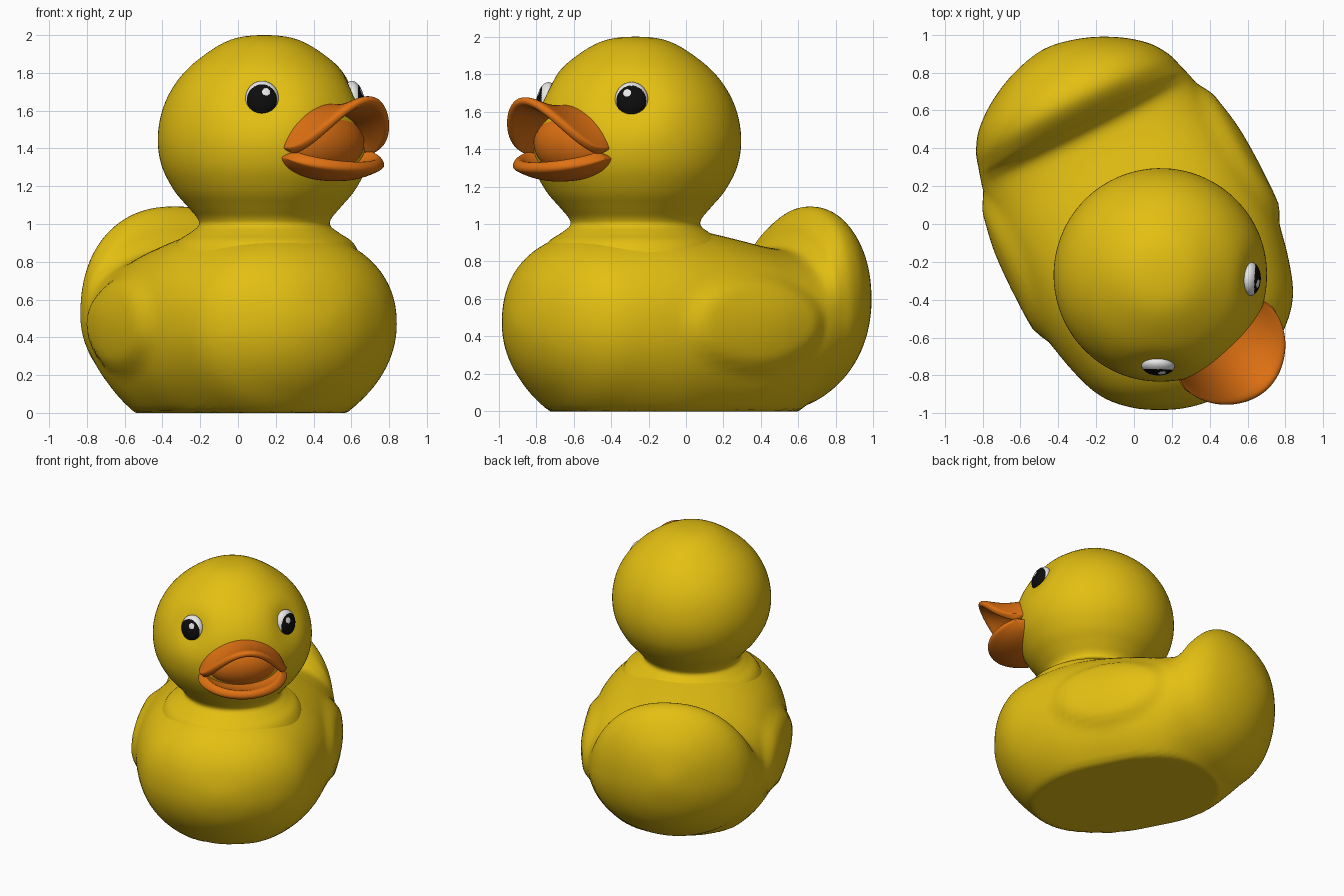
import bpy, bmesh, math
from mathutils import Matrix, Vector

if "Cube" in bpy.data.objects:
    bpy.data.objects.remove(bpy.data.objects["Cube"])


def material(name, rgb):
    m = bpy.data.materials.new(name)
    m.diffuse_color = (*rgb, 1)
    m.use_nodes = True
    m.node_tree.nodes["Principled BSDF"].inputs["Base Color"].default_value = m.diffuse_color
    return m


YELLOW = material("yellow rubber", (0.77, 0.52, 0.006))
ORANGE = material("orange beak", (0.74, 0.165, 0.006))
BLACK = material("black pupil", (0.004, 0.004, 0.004))
WHITE = material("eye white", (0.8, 0.8, 0.8))

BODY_YAW = Matrix.Rotation(math.radians(-63), 4, 'Z')
HEAD_AT = Matrix.Translation((0.14, -0.27, 0)) @ Matrix.Rotation(math.radians(-47), 4, 'Z')
EYE_ANGLE = math.radians(44.5)


def finish(bm, name, mats, matrix):
    bmesh.ops.remove_doubles(bm, verts=bm.verts, dist=1e-5)
    bmesh.ops.recalc_face_normals(bm, faces=bm.faces)
    for f in bm.faces:
        f.smooth = True
    mesh = bpy.data.meshes.new(name)
    bm.to_mesh(mesh)
    bm.free()
    for m in mats:
        mesh.materials.append(m)
    ob = bpy.data.objects.new(name, mesh)
    ob.matrix_world = matrix
    bpy.context.collection.objects.link(ob)
    return ob


def grid_mesh(rows, closed):
    bm = bmesh.new()
    vs = [[bm.verts.new(p) for p in row] for row in rows]
    n = len(rows[0])
    for a, b in zip(vs, vs[1:]):
        for j in range(n if closed else n - 1):
            k = (j + 1) % n
            bm.faces.new((a[j], a[k], b[k], b[j]))
    return bm


def spline(pts, before, after, steps):
    """Catmull-Rom through rows of numbers, with given phantom end rows."""
    p = [before] + pts + [after]
    out = []
    for i in range(1, len(p) - 2):
        for s in range(steps):
            t = s / steps
            out.append([0.5 * (2 * b + (c - a) * t + (2 * a - 5 * b + 4 * c - d) * t * t
                               + (3 * b - a - 3 * c + d) * t ** 3)
                        for a, b, c, d in zip(*p[i - 1:i + 3])])
    return out + [list(pts[-1])]


def smooth01(x):
    x = min(1, max(0, x))
    return x * x * (3 - 2 * x)


# Body with upturned tail: (along, half width, top, bottom) stations
ST = [(1.02, 0, .47, .47), (1.0, .16, .60, .34), (.95, .30, .73, .22), (.86, .45, .84, .10),
      (.73, .57, .92, -.02), (.55, .64, .97, -.10), (.3, .69, 1.0, -.17), (.05, .70, .98, -.18),
      (-.2, .69, .93, -.18), (-.4, .655, .885, -.13), (-.52, .63, .875, -.06),
      (-.58, .615, .93, -.02), (-.63, .60, 1.02, .01), (-.72, .57, 1.09, .05),
      (-.82, .50, 1.07, .12), (-.92, .37, .97, .23), (-1.0, .2, .82, .39), (-1.04, 0, .6, .6)]


def mirrored_end(r):
    return (r[0], -r[1], r[3], r[2])


rows = []
for u, w, top, bot in spline(ST, mirrored_end(ST[1]), mirrored_end(ST[-2]), 5):
    mid = .47 + .13 * smooth01((-u - .5) / .54)
    ring = []
    for j in range(96):
        a = 2 * math.pi * j / 96
        c, s = math.cos(a), math.sin(a)
        e = 2 / 2.2 if s > 0 else 1
        v = w * math.copysign(abs(c) ** e, c)
        z = mid + (top - mid if s > 0 else mid - bot) * math.copysign(abs(s) ** e, s)
        # raised wing on each flank
        d = ((u + .08) / .45) ** 2 + ((z - .47) / .28) ** 2
        v += math.copysign(.035 * smooth01((1 - d) * 2), c)
        ring.append((u, v, max(z, 0)))
    rows.append(ring)
finish(grid_mesh(rows, True), "body", [YELLOW], BODY_YAW)

# Head and neck: turned profile with soft eye sockets
PROFILE = [(0, 2.0), (.18, 1.975), (.345, 1.875), (.46, 1.76), (.535, 1.62), (.565, 1.46),
           (.545, 1.31), (.48, 1.18), (.405, 1.09), (.355, 1.03), (.35, .99), (.40, .95),
           (.47, .90), (.52, .80)]
sockets = [Vector((.53 * math.cos(EYE_ANGLE), s * .53 * math.sin(EYE_ANGLE), 1.68)) for s in (1, -1)]
rows = []
for r, z in spline(PROFILE, (-.18, 1.975), (.54, .7), 5):
    ring = []
    for j in range(96):
        a = 2 * math.pi * j / 96
        p = Vector((r * math.cos(a), r * math.sin(a), z))
        dent = sum(.045 * math.exp(-((p - q).length / .14) ** 2) for q in sockets)
        k = 1 - dent / .53
        ring.append((p.x * k, p.y * k, z))
    rows.append(ring)
finish(grid_mesh(rows, True), "head", [YELLOW], HEAD_AT)

# Eyes: white ovals, black pupil and white glint chosen by face position
for side, name in ((1, "left_eye"), (-1, "right_eye")):
    bm = bmesh.new()
    bmesh.ops.create_uvsphere(bm, u_segments=96, v_segments=64, radius=1,
                              matrix=Matrix.Diagonal((.05, .088, .094, 1)) @ Matrix.Rotation(math.pi / 2, 4, 'Y'))
    for f in bm.faces:
        c = f.calc_center_median()
        pupil = (c.y / .08) ** 2 + ((c.z + .012) / .08) ** 2 < 1 and c.x > 0
        glint = math.hypot(c.y + side * .022, c.z - .026) < .021
        f.material_index = 1 if pupil and not glint else 0
    finish(bm, name, [WHITE, BLACK], HEAD_AT @ Matrix.Rotation(side * EYE_ANGLE, 4, 'Z')
           @ Matrix.Translation((.478, 0, 1.665)) @ Matrix.Rotation(math.radians(-12), 4, 'Y'))


# Beak halves: arched sheets from a root inside the head to a flared lip
def bill(name, root_z, root_rise, lip_z, lip_rise, reach, dip, power, thick):
    rows = []
    for i in range(7):
        b = i / 6
        row = []
        for j in range(25):
            a = math.pi * j / 24
            c, s = math.cos(a), math.sin(a)
            root = Vector((.44, .27 * c, root_z + root_rise * s))
            lip = Vector((.52 + reach * s, .30 * c, lip_z + lip_rise * s ** power))
            p = root.lerp(lip, b)
            p.z -= dip * math.sin(math.pi * b) * s
            row.append(p)
        rows.append(row)
    ob = finish(grid_mesh(rows, False), name, [ORANGE], HEAD_AT)
    m = ob.modifiers.new("thickness", 'SOLIDIFY')
    m.thickness, m.offset = thick, 0
    m = ob.modifiers.new("rounding", 'SUBSURF')
    m.levels = m.render_levels = 2


bill("upper_beak", 1.39, .23, 1.385, .28, .31, .03, 2, .05)
bill("lower_beak", 1.37, -.10, 1.37, -.06, .24, .03, 1, .065)

# Inside of the mouth
bm = bmesh.new()
bmesh.ops.create_uvsphere(bm, u_segments=32, v_segments=20, radius=1,
                          matrix=Matrix.Translation((.45, 0, 1.43)) @ Matrix.Diagonal((.15, .27, .17, 1)))
finish(bm, "mouth", [ORANGE], HEAD_AT)
